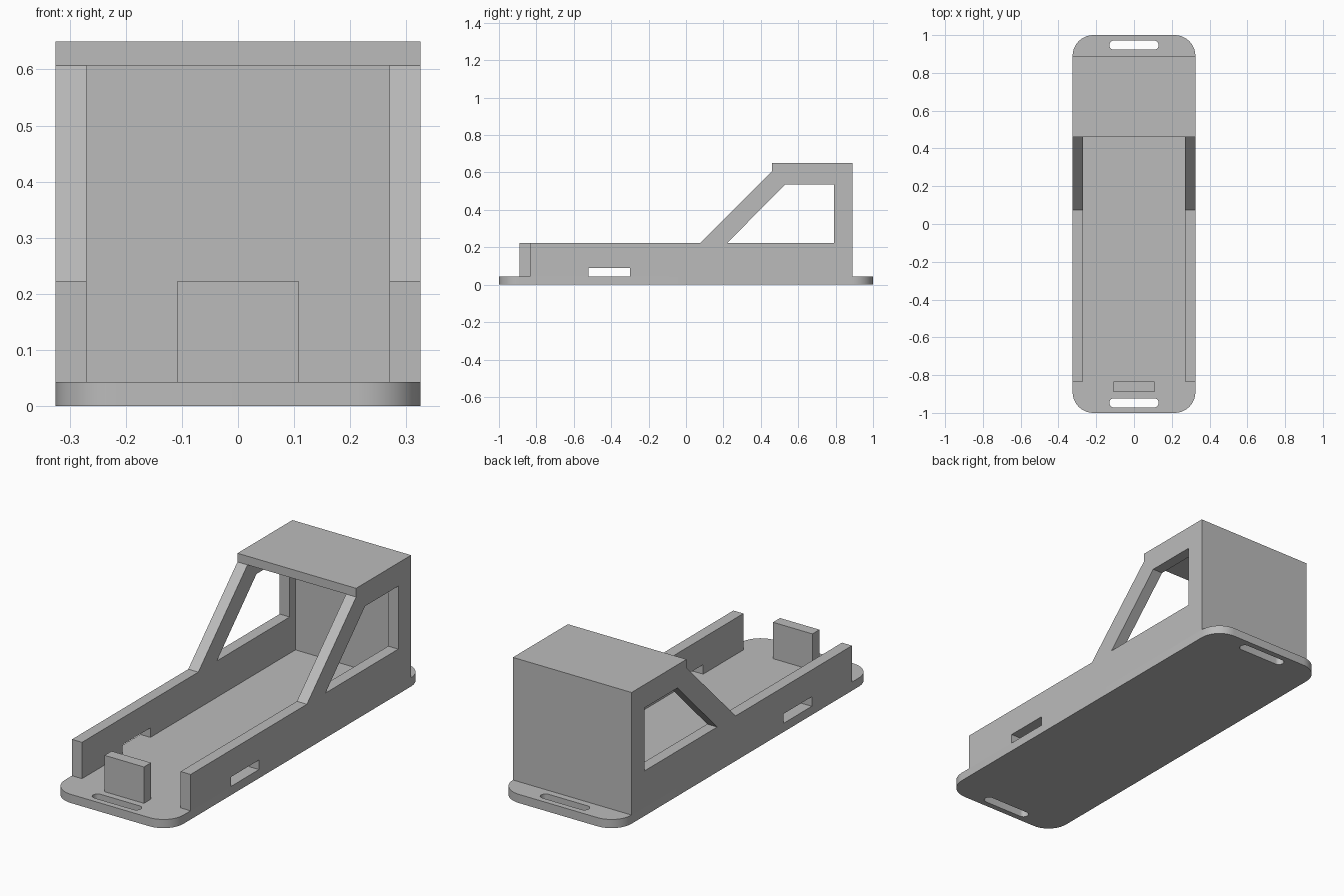
import bpy, bmesh
from math import sin, cos, pi, radians

if "Cube" in bpy.data.objects:
    bpy.data.objects.remove(bpy.data.objects["Cube"])

grey = bpy.data.materials.new("plain grey")
GREY = (0.5, 0.5, 0.5, 1)
grey.use_nodes = True
grey.diffuse_color = GREY
grey.node_tree.nodes["Principled BSDF"].inputs["Base Color"].default_value = GREY

HALF_W, WALL = 0.325, 0.055
PLATE_TOP, SIDE_TOP, ROOF_BOTTOM, ROOF_TOP = 0.043, 0.223, 0.607, 0.65
FRONT, BACK = -0.835, 0.89


def rounded_rect(cx, cy, hx, hy, r, steps=10):
    """Outline of a rectangle with round corners."""
    pts = []
    for q, (sx, sy) in enumerate([(1, 1), (-1, 1), (-1, -1), (1, -1)]):
        for i in range(steps + 1):
            a = (q + i / steps) * pi / 2
            pts.append((cx + sx * (hx - r) + r * cos(a), cy + sy * (hy - r) + r * sin(a)))
    return pts


def extruded(name, outlines, thickness, location, rotation=(0, 0, 0)):
    """Solid from an outer outline and any hole outlines."""
    curve = bpy.data.curves.new(name, "CURVE")
    curve.dimensions = "2D"
    curve.fill_mode = "BOTH"
    curve.extrude = thickness / 2
    for outline in outlines:
        spline = curve.splines.new("POLY")
        spline.points.add(len(outline) - 1)
        for point, (x, y) in zip(spline.points, outline):
            point.co = (x, y, 0, 1)
        spline.use_cyclic_u = True
    obj = bpy.data.objects.new(name, curve)
    bpy.context.collection.objects.link(obj)
    obj.location, obj.rotation_euler = location, rotation
    bpy.ops.object.select_all(action="DESELECT")
    obj.select_set(True)
    bpy.context.view_layer.objects.active = obj
    bpy.ops.object.convert(target="MESH")
    obj = bpy.context.object
    bm = bmesh.new()
    bm.from_mesh(obj.data)
    bmesh.ops.remove_doubles(bm, verts=bm.verts, dist=1e-5)
    bmesh.ops.recalc_face_normals(bm, faces=bm.faces)
    bm.to_mesh(obj.data)
    bm.free()
    obj.data.materials.clear()
    obj.data.materials.append(grey)
    bpy.ops.object.shade_smooth_by_angle(angle=radians(30))


def box(name, x, y, z):
    """Box between the given (low, high) limits."""
    bpy.ops.mesh.primitive_cube_add(size=1, location=[sum(s) / 2 for s in (x, y, z)])
    obj = bpy.context.object
    obj.name = name
    obj.scale = [s[1] - s[0] for s in (x, y, z)]
    bpy.ops.object.transform_apply(location=False, rotation=False, scale=True)
    obj.data.materials.append(grey)


# Base plate with a strap slot at each end
slots = [rounded_rect(0, s * 0.947, 0.13, 0.024, 0.0235) for s in (-1, 1)]
extruded("base_plate", [rounded_rect(0, 0, HALF_W, 1, 0.11)] + slots,
         PLATE_TOP, (0, 0, PLATE_TOP / 2))

# Side walls: low rail with a cable notch, sloped strut and window
wall = [(FRONT, PLATE_TOP), (-0.52, PLATE_TOP), (-0.52, 0.09), (-0.3, 0.09), (-0.3, PLATE_TOP),
        (BACK, PLATE_TOP), (BACK, ROOF_BOTTOM), (0.46, ROOF_BOTTOM), (0.075, SIDE_TOP),
        (FRONT, SIDE_TOP)]
window = [(0.22, SIDE_TOP), (0.79, SIDE_TOP), (0.79, 0.535), (0.53, 0.535)]
for side, s in (("left", 1), ("right", -1)):
    extruded(side + "_wall", [wall, window], WALL, (s * (HALF_W - WALL / 2), 0, 0),
             (pi / 2, 0, pi / 2))

# Roof, back wall and front stop
inner = HALF_W - WALL
box("roof", (-HALF_W, HALF_W), (0.46, BACK), (ROOF_BOTTOM, ROOF_TOP))
box("back_wall", (-inner, inner), (BACK - WALL, BACK), (PLATE_TOP, ROOF_BOTTOM))
box("front_stop", (-0.108, 0.108), (-0.89, FRONT), (PLATE_TOP, SIDE_TOP))
